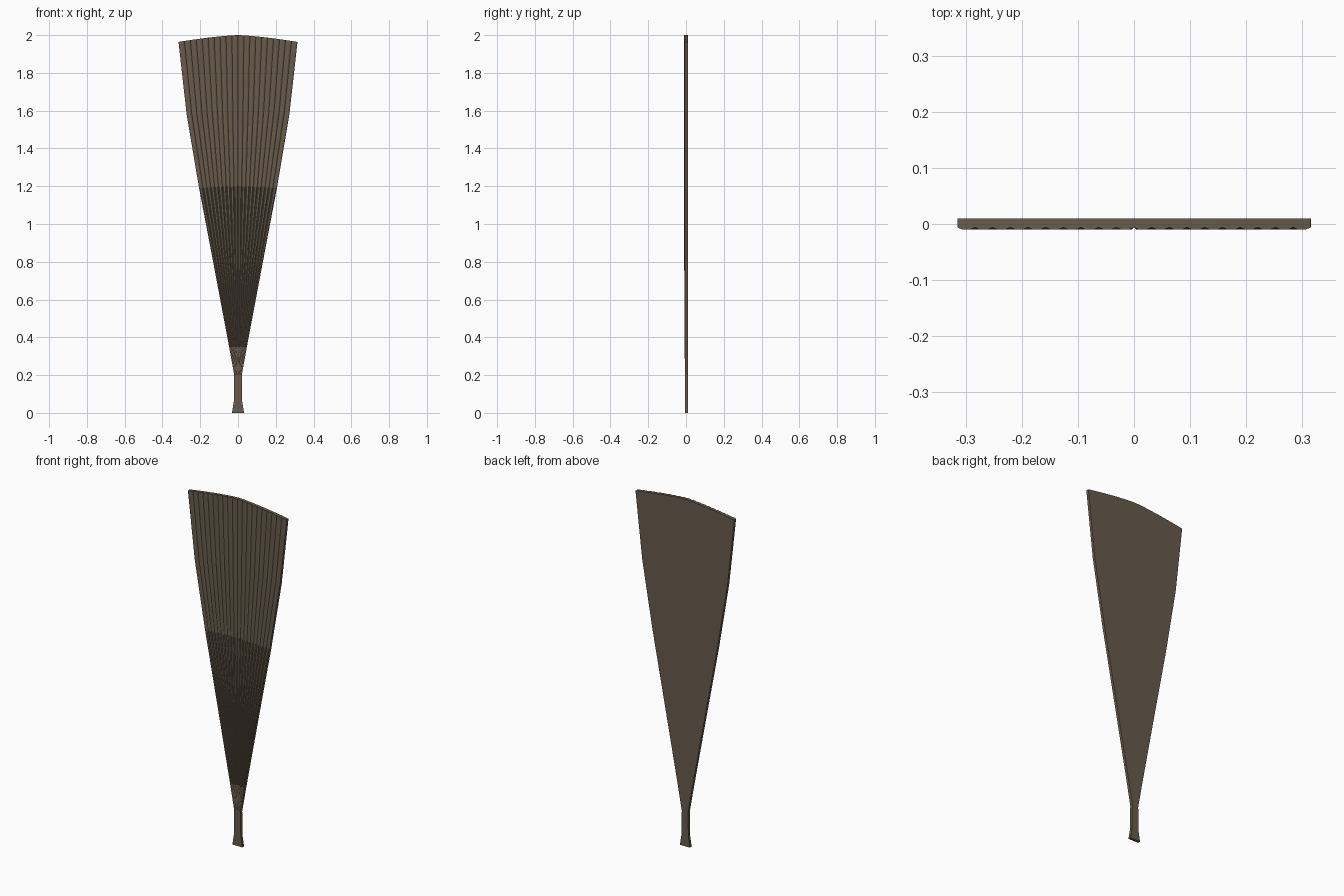
import bpy, bmesh

if "Cube" in bpy.data.objects:
    bpy.data.objects.remove(bpy.data.objects["Cube"])

RIBS = 20
BACK, VALLEY, RIDGE = 0.01, -0.006, -0.0095

# Outline stations: centre height, half width, drop at the corners, rib strength
ROWS = [(0.0, 0.032, 0, 0), (0.06, 0.022, 0, 0), (0.2, 0.02, 0, 0),
        (0.35, 0.047, 0, 0.3), (0.8, 0.131, 0.004, 1), (1.2, 0.206, 0.01, 1),
        (1.6, 0.272, 0.02, 1), (2.0, 0.315, 0.036, 1)]

# Cross-section of the ribbed front: trapezoid ridges, (u in -1..1, ridge or valley)
section = []
for i in range(RIBS):
    for f, h in ((0, 0), (0.25, 1), (0.75, 1)):
        section.append((-1 + 2 * (i + f) / RIBS, h))
section.append((1, 0))

bm = bmesh.new()
front, back = [], []
for zc, w, drop, k in ROWS:
    f, b = [], []
    for u, h in section:
        z = zc - drop * abs(u) ** 1.4
        f.append(bm.verts.new((u * w, VALLEY + (RIDGE - VALLEY) * h * k, z)))
        b.append(bm.verts.new((u * w, BACK, z)))
    front.append(f)
    back.append(b)

n = len(section)
# Front and back skins, side walls
for r in range(len(ROWS) - 1):
    for i in range(n - 1):
        bm.faces.new((front[r][i], front[r][i + 1], front[r + 1][i + 1], front[r + 1][i]))
        bm.faces.new((back[r][i + 1], back[r][i], back[r + 1][i], back[r + 1][i + 1]))
    for i in (0, n - 1):
        bm.faces.new((front[r][i], back[r][i], back[r + 1][i], front[r + 1][i]))
# Top and bottom caps
for r in (0, len(ROWS) - 1):
    for i in range(n - 1):
        bm.faces.new((front[r][i], front[r][i + 1], back[r][i + 1], back[r][i]))
bmesh.ops.recalc_face_normals(bm, faces=bm.faces)

mesh = bpy.data.meshes.new("pleated_fan")
bm.to_mesh(mesh)
bm.free()
fan = bpy.data.objects.new("pleated_fan", mesh)
bpy.context.collection.objects.link(fan)

mat = bpy.data.materials.new("brown")
mat.diffuse_color = (0.14, 0.105, 0.07, 1)
mat.use_nodes = True
mat.node_tree.nodes["Principled BSDF"].inputs["Base Color"].default_value = mat.diffuse_color
mesh.materials.append(mat)
